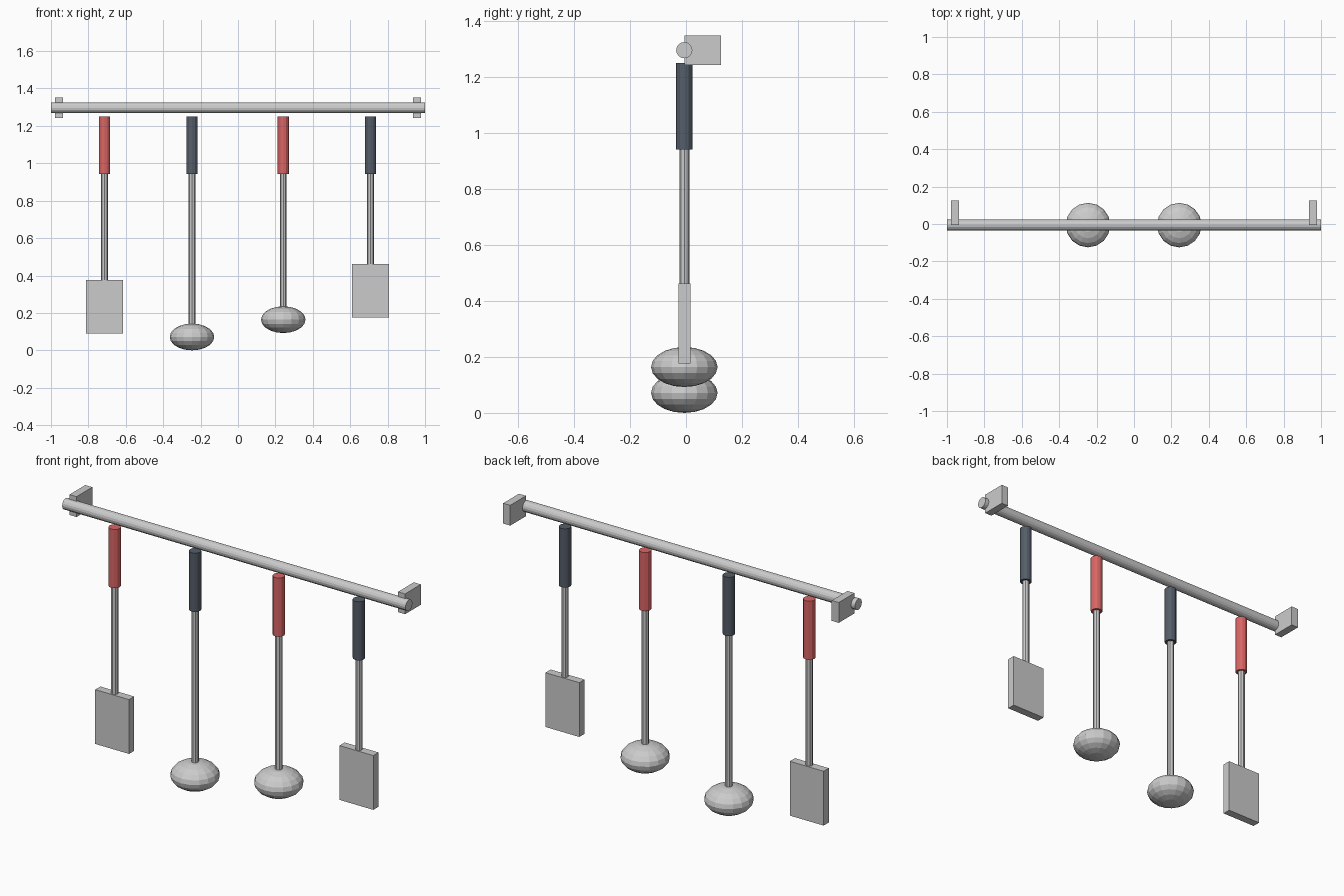
import bpy
from math import pi

if "Cube" in bpy.data.objects:
    bpy.data.objects.remove(bpy.data.objects["Cube"])

Y = -0.006       # depth of the hanging plane
RAIL_Z = 1.297


def material(name, rgb):
    m = bpy.data.materials.new(name)
    m.diffuse_color = (*rgb, 1)
    m.use_nodes = True
    m.node_tree.nodes["Principled BSDF"].inputs["Base Color"].default_value = m.diffuse_color
    return m


red = material("red_grip", (0.70, 0.13, 0.13))
dark = material("dark_grip", (0.09, 0.11, 0.14))


def finish(name, mat=None):
    ob = bpy.context.object
    ob.name = name
    if mat:
        ob.data.materials.append(mat)
    return ob


def box(name, loc, size):
    bpy.ops.mesh.primitive_cube_add(size=1, location=loc)
    ob = finish(name)
    ob.scale = size


def rod(name, x, z0, z1, r, sides, mat=None):
    bpy.ops.mesh.primitive_cylinder_add(vertices=sides, radius=r, depth=z1 - z0,
                                        location=(x, Y, (z0 + z1) / 2))
    finish(name, mat)


# wall rail
bpy.ops.mesh.primitive_cylinder_add(vertices=16, radius=0.029, depth=2,
                                    location=(0, Y, RAIL_Z), rotation=(0, pi / 2, 0))
finish("rail")

# wall brackets
for side, x in (("left", -0.957), ("right", 0.957)):
    box(side + "_bracket", (x, Y + 0.0655, RAIL_Z), (0.041, 0.131, 0.107))

# hanging utensils: kind, x, head centre height, grip colour
utensils = [
    ("spatula", -0.714, 0.233, red),
    ("ladle", -0.246, 0.0715, dark),
    ("ladle", 0.242, 0.164, red),
    ("spatula", 0.709, 0.319, dark),
]
for i, (kind, x, z, mat) in enumerate(utensils, 1):
    tag = f"{kind}_{i}"
    half = 0.143 if kind == "spatula" else 0.0715
    rod(tag + "_grip", x, 0.942, 1.251, 0.030, 12, mat)
    rod(tag + "_shaft", x, z + half - 0.01, 0.943, 0.018, 8)
    if kind == "spatula":
        box(tag + "_blade", (x, Y, z), (0.197, 0.043, 2 * half))
    else:
        bpy.ops.mesh.primitive_uv_sphere_add(segments=16, ring_count=10, radius=1,
                                             location=(x, Y, z))
        finish(tag + "_bowl").scale = (0.119, 0.119, half)
